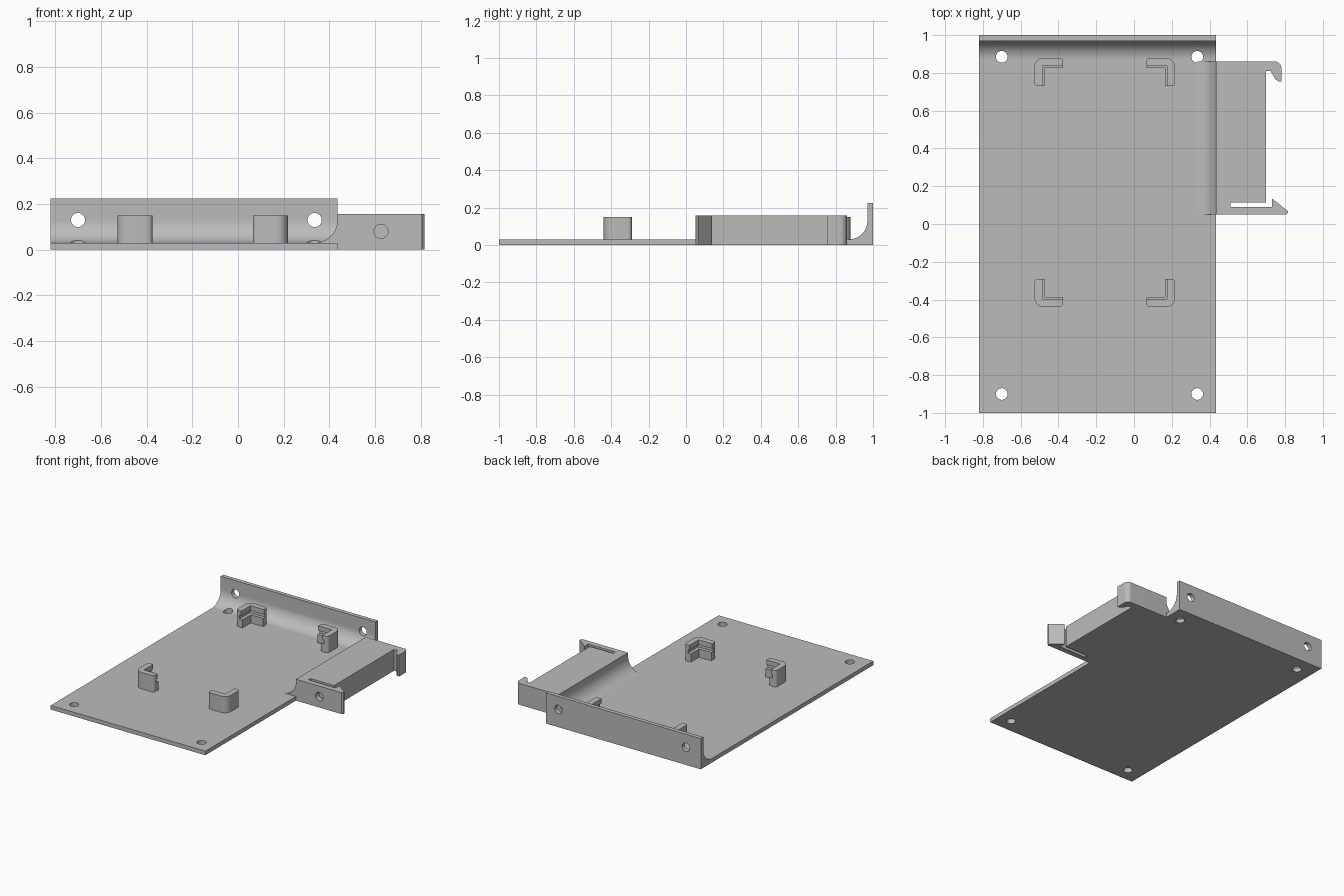
import bpy, bmesh, math
from mathutils import Vector

cube = bpy.data.objects.get("Cube")
if cube:
    bpy.data.objects.remove(cube, do_unlink=True)

GREY = (0.5, 0.5, 0.5, 1)
grey = bpy.data.materials.new("plain_grey")
grey.use_nodes = True
grey.diffuse_color = GREY
grey.node_tree.nodes["Principled BSDF"].inputs["Base Color"].default_value = GREY

# Orders (u, v, along) into x, y, z for each extrusion axis
ORDER = {"x": (2, 0, 1), "y": (0, 2, 1), "z": (0, 1, 2)}


def arc(cx, cy, r, start, end, steps=12):
    angles = [math.radians(start + (end - start) * i / steps) for i in range(steps + 1)]
    return [(cx + r * math.cos(a), cy + r * math.sin(a)) for a in angles]


def prism(name, layers, axis):
    """Extrude each (outline, low, high) layer along an axis into one object."""
    bm = bmesh.new()
    for outline, low, high in layers:
        rings = []
        for w in (low, high):
            rings.append([bm.verts.new([(u, v, w)[i] for i in ORDER[axis]]) for u, v in outline])
        bottom, top = rings
        bm.faces.new(bottom)
        bm.faces.new(top)
        n = len(outline)
        for i in range(n):
            j = (i + 1) % n
            bm.faces.new((bottom[i], bottom[j], top[j], top[i]))
    bmesh.ops.recalc_face_normals(bm, faces=bm.faces)
    mesh = bpy.data.meshes.new(name)
    bm.to_mesh(mesh)
    bm.free()
    mesh.materials.append(grey)
    obj = bpy.data.objects.new(name, mesh)
    bpy.context.collection.objects.link(obj)
    return obj


def activate(obj):
    bpy.ops.object.select_all(action="DESELECT")
    obj.select_set(True)
    bpy.context.view_layer.objects.active = obj


def drill(obj, u, v, low, high, axis, r=0.031):
    cutter = prism("hole_cutter", [(arc(u, v, r, 0, 345, 23), low, high)], axis)
    cutter.hide_render = True
    mod = obj.modifiers.new("hole", "BOOLEAN")
    mod.operation = "DIFFERENCE"
    mod.solver = "EXACT"
    mod.object = cutter
    activate(obj)
    bpy.ops.object.modifier_apply(modifier=mod.name)
    bpy.data.objects.remove(cutter, do_unlink=True)


def smooth(obj):
    activate(obj)
    bpy.ops.object.shade_smooth_by_angle(angle=math.radians(30))


# Base plate with the filleted back wall
profile = [(-1, 0), (1, 0), (1, 0.225), (0.97, 0.225)]
profile += arc(0.87, 0.13, 0.1, 0, -90, 16) + [(-1, 0.03)]
plate = prism("base_plate_and_back_wall", [(profile, -0.82, 0.435)], "x")
for x in (-0.70, 0.335):
    for y in (-0.9, 0.885):
        drill(plate, x, y, -0.1, 0.2, "z")
    drill(plate, x, 0.13, 0.8, 1.1, "y")
smooth(plate)

# Side clip: block, rear hook, slot and front latch in one outline
outline = [(0.435, 0.05), (0.805, 0.05), (0.815, 0.06), (0.815, 0.068),
           (0.73, 0.135), (0.73, 0.09), (0.51, 0.09), (0.51, 0.115),
           (0.70, 0.115), (0.70, 0.81), (0.724, 0.81), (0.748, 0.767),
           (0.765, 0.755), (0.78, 0.755)]
outline += arc(0.745, 0.825, 0.035, 0, 90) + [(0.435, 0.86)]
clip = prism("side_clip", [(outline, 0, 0.157)], "z")
drill(clip, 0.625, 0.08, 0, 0.1, "y")
smooth(clip)

# Fillet joining the plate to the clip
fillet = arc(0.335, 0.13, 0.1, 0, -90, 16) + [(0.335, 0.02), (0.435, 0.02)]
smooth(prism("clip_fillet", [(fillet, 0.05, 0.86)], "y"))


# Four corner brackets: ledge, groove and lip, mirrored about their centre
def bracket_outline(sx, sy, t):
    ox, oy, ex, ey, r = 0.373, 0.66, 0.22, 0.51, 0.02
    pts = [(ex, oy - t)] + arc(ex + r, oy - r, r, 180, 90, 5)
    pts += arc(ox - 0.05, oy - 0.05, 0.05, 90, 0)
    pts += arc(ox - r, ey + r, r, 0, -90, 5) + [(ox - t, ey), (ox - t, oy - t)]
    return [(-0.155 + sx * x, 0.22 + sy * y) for x, y in pts]


for sx, side in ((-1, "right"), (1, "left")):
    for sy, end in ((-1, "front"), (1, "back")):
        layers = [(bracket_outline(sx, sy, t), low, high) for t, low, high in
                  ((0.054, 0.03, 0.09), (0.03, 0.09, 0.115), (0.043, 0.115, 0.15))]
        smooth(prism(f"{end}_{side}_bracket", layers, "z"))
